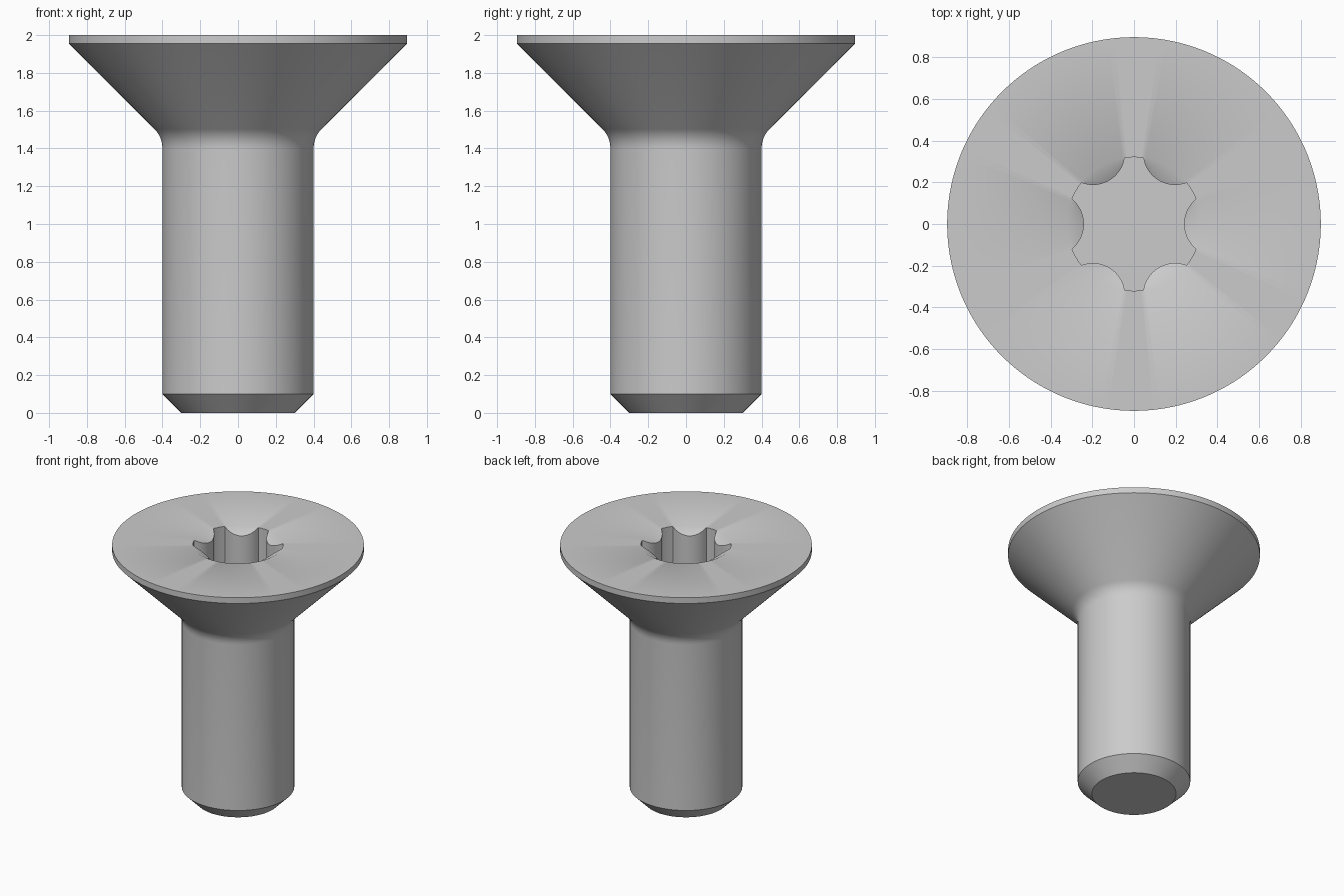
import bpy, bmesh
from math import sin, cos, sqrt, radians, pi

cube = bpy.data.objects.get("Cube")
if cube:
    bpy.data.objects.remove(cube)

STEPS = 180
HEAD_R, SHANK_R, SOCKET_R = 0.895, 0.4, 0.32
TOP, SOCKET_FLOOR = 2.0, 1.66
LOBE_CENTRE, LOBE_R = 0.395, 0.155
CONE_SLOPE = 0.55
FILLET_R, FILLET_Z = 0.145, 1.4


def socket_radius(a):
    """Six-lobed socket: round ribs bulge inward from the outer circle."""
    a = (a + pi / 6) % (pi / 3) - pi / 6
    inside = LOBE_R ** 2 - (LOBE_CENTRE * sin(a)) ** 2
    if inside <= 0:
        return SOCKET_R
    return min(SOCKET_R, LOBE_CENTRE * cos(a) - sqrt(inside))


def circle(r, z):
    return lambda a: (r, z)


def rib_edge(a):
    """Upper edge of the ribs, where the countersink cuts them."""
    r = socket_radius(a)
    return r, TOP - (SOCKET_R - r) * CONE_SLOPE


# Outer profile, from the tip chamfer up through the neck fillet to the head
rings = [circle(0.3, 0), circle(SHANK_R, 0.1)]
for i in range(7):
    t = radians(45) * i / 6
    rings.append(circle(SHANK_R + FILLET_R * (1 - cos(t)), FILLET_Z + FILLET_R * sin(t)))
rings += [circle(HEAD_R, 1.955), circle(HEAD_R, TOP)]

# Top face, countersink and socket walls
rings += [circle(SOCKET_R, TOP), rib_edge, lambda a: (socket_radius(a), SOCKET_FLOOR)]

bm = bmesh.new()
loops = []
for ring in rings:
    loop = []
    for i in range(STEPS):
        a = 2 * pi * i / STEPS
        r, z = ring(a)
        loop.append(bm.verts.new((r * cos(a), r * sin(a), z)))
    loops.append(loop)
for low, high in zip(loops, loops[1:]):
    for i in range(STEPS):
        j = (i + 1) % STEPS
        bm.faces.new((low[i], low[j], high[j], high[i]))
bm.faces.new(loops[0][::-1])
bm.faces.new(loops[-1])
bmesh.ops.remove_doubles(bm, verts=bm.verts, dist=0.0001)
bmesh.ops.recalc_face_normals(bm, faces=bm.faces)

mesh = bpy.data.meshes.new("countersunk_screw")
bm.to_mesh(mesh)
bm.free()
screw = bpy.data.objects.new("countersunk_screw", mesh)
bpy.context.collection.objects.link(screw)

# Plain steel grey
steel = bpy.data.materials.new("steel_grey")
steel.use_nodes = True
colour = (0.6, 0.6, 0.6, 1)
steel.diffuse_color = colour
steel.node_tree.nodes["Principled BSDF"].inputs["Base Color"].default_value = colour
mesh.materials.append(steel)

bpy.ops.object.select_all(action='DESELECT')
screw.select_set(True)
bpy.context.view_layer.objects.active = screw
bpy.ops.object.shade_smooth_by_angle(angle=radians(30))
